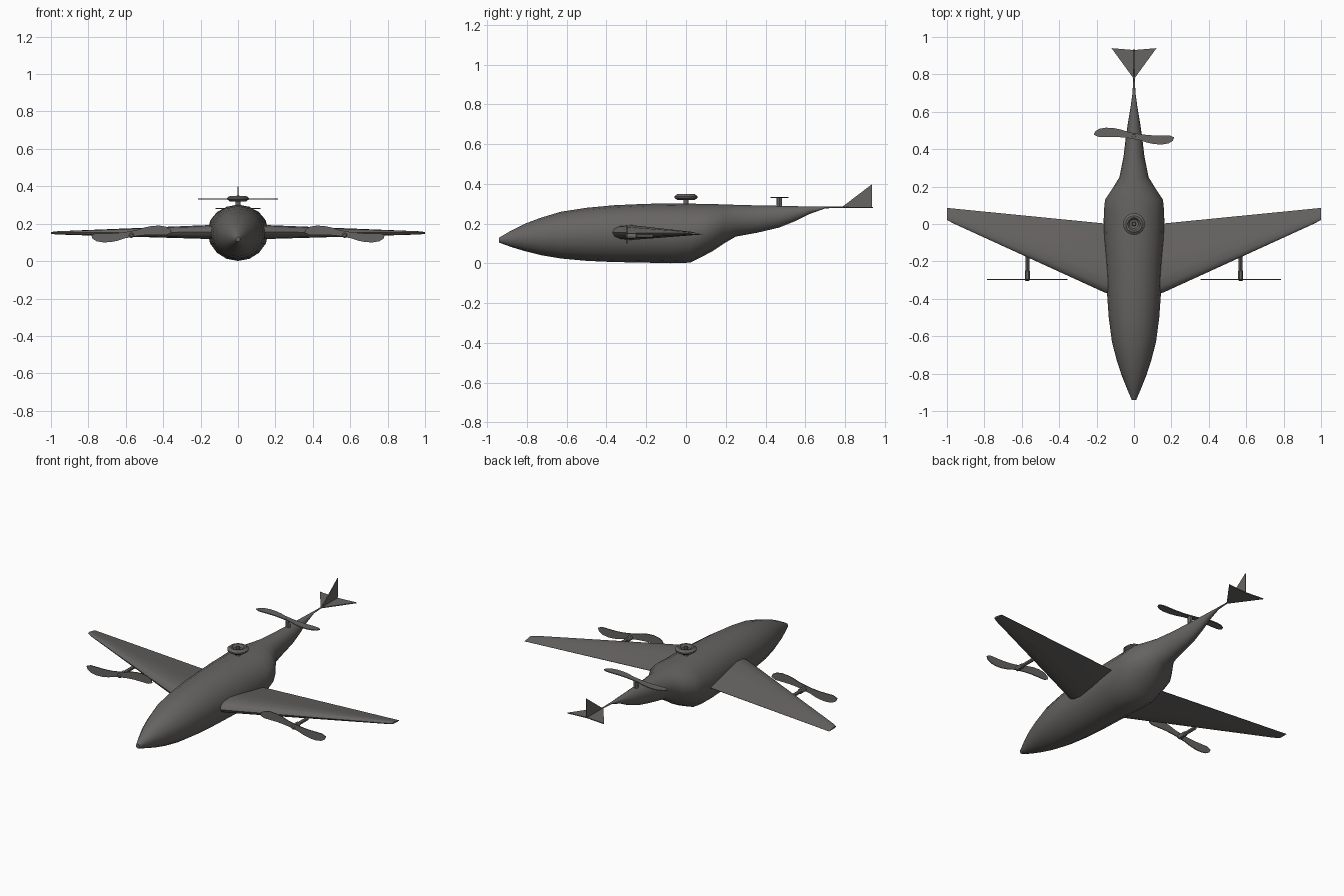
import bpy, bmesh
from math import pi, sin, cos, radians
from mathutils import Matrix, Vector

if "Cube" in bpy.data.objects:
    bpy.data.objects.remove(bpy.data.objects["Cube"])

dark = bpy.data.materials.new("dark_grey")
dark.diffuse_color = (.135, .128, .123, 1)
dark.use_nodes = True
dark.node_tree.nodes["Principled BSDF"].inputs["Base Color"].default_value = dark.diffuse_color


def make(name, verts, faces, mirror=False, angle=40):
    me = bpy.data.meshes.new(name)
    me.from_pydata([tuple(v) for v in verts], [], faces)
    bm = bmesh.new()
    bm.from_mesh(me)
    bmesh.ops.recalc_face_normals(bm, faces=bm.faces)
    bm.to_mesh(me)
    bm.free()
    me.materials.append(dark)
    ob = bpy.data.objects.new(name, me)
    bpy.context.collection.objects.link(ob)
    bpy.ops.object.select_all(action='DESELECT')
    bpy.context.view_layer.objects.active = ob
    ob.select_set(True)
    bpy.ops.object.shade_smooth_by_angle(angle=radians(angle))
    if mirror:
        ob.modifiers.new("Mirror", 'MIRROR')
    return ob


def loft(name, rings, **kw):
    """Skin equal-sized rings and cap both ends."""
    n = len(rings[0])
    verts = [v for r in rings for v in r]
    faces = [(i * n + j, i * n + (j + 1) % n, (i + 1) * n + (j + 1) % n, (i + 1) * n + j)
             for i in range(len(rings) - 1) for j in range(n)]
    faces += [tuple(range(n)), tuple(range(len(verts) - n, len(verts)))]
    return make(name, verts, faces, **kw)


def lathe(name, profile, mat, sides=16, **kw):
    """Turn an (r, z) profile about local z."""
    rings = [[mat @ Vector((r * cos(2 * pi * k / sides), r * sin(2 * pi * k / sides), z))
              for k in range(sides)] for r, z in profile]
    return loft(name, rings, **kw)


def plate(name, outline, t, mat, **kw):
    """Thin flat plate in local xy, thickness t."""
    return loft(name, [[mat @ Vector((x, y, s * t / 2)) for x, y in outline] for s in (-1, 1)], **kw)


# Fuselage: y, bottom z, top z, half width
sections = [(-.94, .105, .13, .012), (-.88, .083, .165, .038), (-.81, .062, .2, .066),
            (-.73, .042, .23, .092), (-.63, .025, .26, .118), (-.5, .013, .28, .135),
            (-.36, .007, .293, .145), (-.2, .004, .3, .153), (-.08, .001, .302, .16),
            (.02, .004, .301, .162), (.07, .028, .3, .161), (.13, .06, .299, .155),
            (.19, .1, .297, .115), (.25, .135, .295, .078), (.36, .155, .292, .056),
            (.47, .181, .29, .043), (.55, .213, .288, .031), (.62, .248, .287, .019),
            (.7, .277, .286, .008), (.78, .28, .286, .004), (.93, .281, .286, .003)]
N = 16
loft("fuselage", [[(hw * cos(2 * pi * k / N), y, (b + t) / 2 + (t - b) / 2 * sin(2 * pi * k / N))
                   for k in range(N)] for y, b, t, hw in sections], angle=60)

# Wings: x, leading y, trailing y, middle z, thickness scale
airfoil = [(0, 0), (.03, .5), (.1, .82), (.25, 1), (.5, .72), (.75, .36), (1, .03),
           (1, -.03), (.75, -.36), (.5, -.68), (.25, -.9), (.1, -.75), (.03, -.45)]
wing = []
for x, le, te, zc, h in [(.08, -.39, -.005, .155, .041), (.16, -.365, .003, .155, .039),
                         (.97, .005, .083, .152, .009), (1, .022, .086, .152, .005)]:
    wing.append([(x, le + (te - le) * u, zc - .006 * u + h * v) for u, v in airfoil])
loft("wings", wing, mirror=True, angle=50)

# Propeller blade outline, second blade is a half turn of the first
half = [(.012, .014), (.05, .008), (.1, .004), (.15, .004), (.19, .004), (.215, -.007),
        (.207, -.026), (.185, -.039), (.15, -.045), (.11, -.043), (.07, -.035), (.035, -.023)]
blades = half + [(-x, -y) for x, y in half]
shaft = [(.01, -.13), (.01, -.05), (.014, -.045), (.014, .002), (.008, .008)]

# Wing propellers facing forward
front = Matrix.Translation((.57, -.297, .145)) @ Matrix.Rotation(pi / 2, 4, 'X')
plate("wing_propellers", blades, .005, front, mirror=True)
lathe("wing_propeller_shafts", shaft, Matrix.Translation((0, 0, -.007)) @ front,
      sides=12, mirror=True, angle=30)

# Tail propeller lying flat on a mast
tail = Matrix.Translation((0, .47, .332))
plate("tail_propeller", blades, .005, tail)
lathe("tail_propeller_mast", [(.014, -.06), (.014, -.002), (.01, .003)], tail, sides=12, angle=30)

# Round sensor on the back
top = Matrix.Identity(4)
lathe("sensor_post", [(.014, .29), (.012, .325), (.012, .346), (.008, .35)], top, sides=12, angle=30)
lathe("sensor_ring", [(.01, .324), (.044, .32), (.058, .33), (.058, .338), (.044, .349),
                      (.034, .349), (.024, .335), (.01, .332)], top, sides=24, angle=30)

# Tailplane and fin
plate("tailplane", [(0, .775), (.12, .94), (0, .93), (-.12, .94)], .005,
      Matrix.Translation((0, 0, .282)))
upright = Matrix(((0, 0, 1, 0), (1, 0, 0, 0), (0, 1, 0, 0), (0, 0, 0, 1)))
plate("tail_fin", [(.785, .284), (.935, .398), (.935, .284)], .005, upright)
